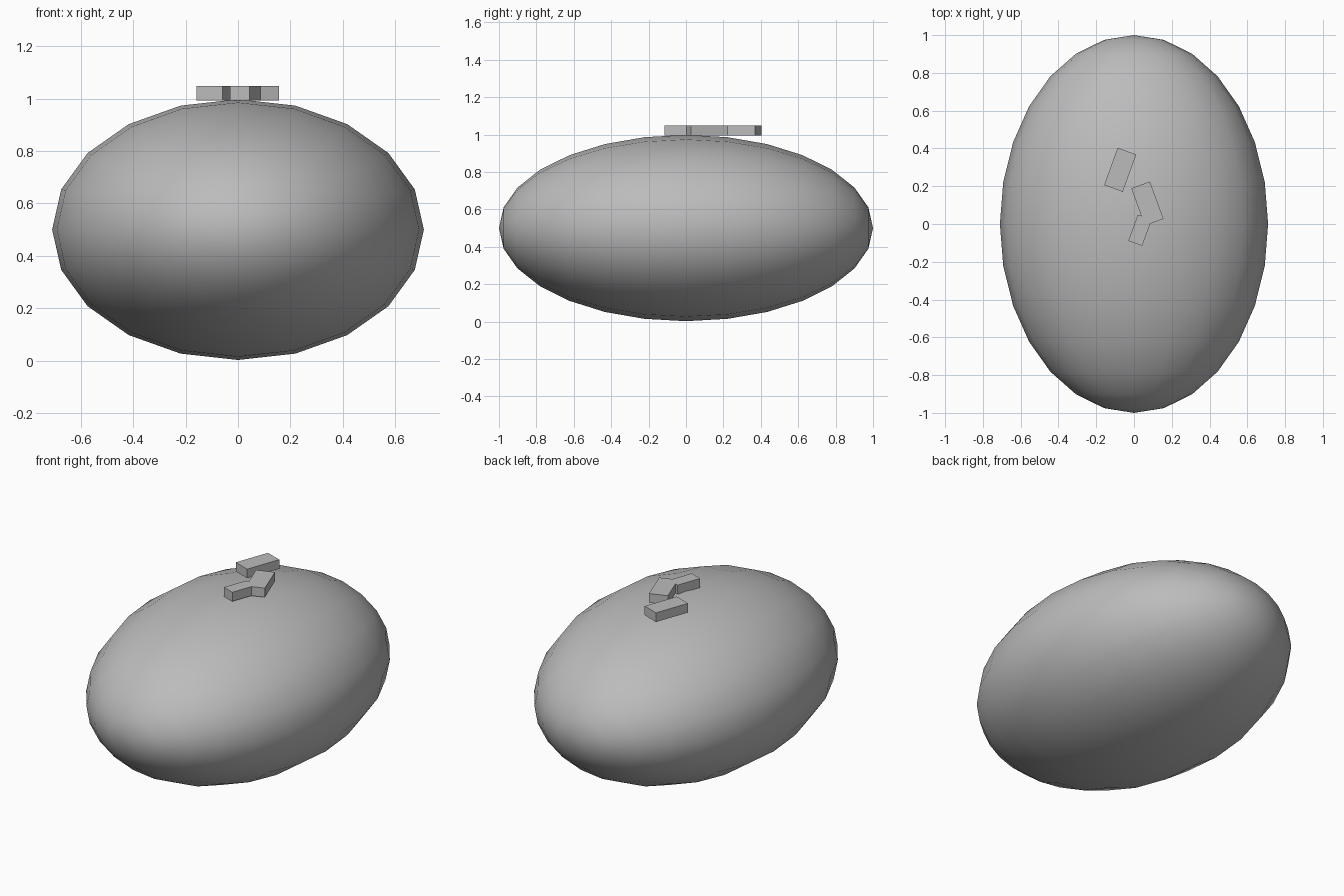
import bpy
import bmesh
from math import radians
from mathutils import Matrix

cube = bpy.data.objects.get("Cube")
if cube:
    bpy.data.objects.remove(cube, do_unlink=True)

# Single plain grey
GREY = (0.5, 0.5, 0.5, 1)
grey = bpy.data.materials.new("grey")
grey.use_nodes = True
grey.diffuse_color = GREY
grey.node_tree.nodes["Principled BSDF"].inputs["Base Color"].default_value = GREY


def add_object(name, bm, smooth):
    mesh = bpy.data.meshes.new(name)
    bm.to_mesh(mesh)
    bm.free()
    for face in mesh.polygons:
        face.use_smooth = smooth
    mesh.materials.append(grey)
    obj = bpy.data.objects.new(name, mesh)
    bpy.context.collection.objects.link(obj)
    return obj


# Smooth ellipsoid body with its poles at the front and back
bm = bmesh.new()
bmesh.ops.create_uvsphere(bm, u_segments=20, v_segments=14, radius=1)
bm.transform(Matrix.Translation((0, 0, 0.5))
             @ Matrix.Diagonal((0.71, 1, 0.498, 1))
             @ Matrix.Rotation(radians(90), 4, "X"))
add_object("body", bm, True)

# Flat blocks lying in a zigzag on top
BOTTOM, TOP = 0.994, 1.048
blocks = {
    "back_block": (-0.073, 0.287, 0.105, 0.21, -20),
    "middle_block": (0.071, 0.108, 0.105, 0.21, 20),
    "front_block": (0.032, -0.033, 0.078, 0.147, -20),
}
for name, (x, y, width, length, turn) in blocks.items():
    bm = bmesh.new()
    bmesh.ops.create_cube(bm, size=1)
    bm.transform(Matrix.Diagonal((width, length, TOP - BOTTOM, 1)))
    obj = add_object(name, bm, False)
    obj.location = (x, y, (BOTTOM + TOP) / 2)
    obj.rotation_euler.z = radians(turn)
